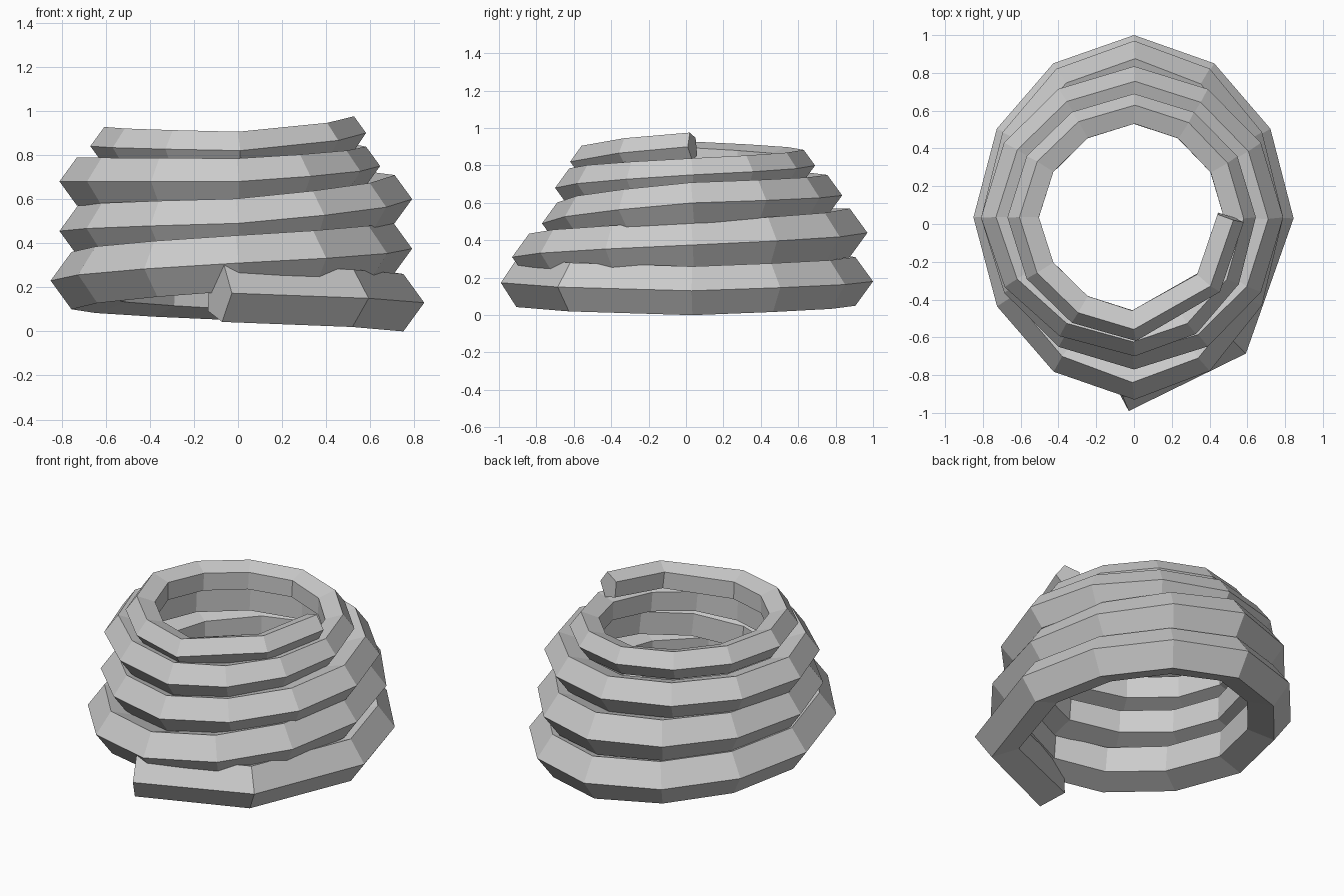
import bpy, bmesh
from math import sin, cos, radians
from mathutils import Vector

if "Cube" in bpy.data.objects:
    bpy.data.objects.remove(bpy.data.objects["Cube"])

CY = 0.035  # centre of the coil in y
SIDES = 5
# One key per quarter turn, starting at the front and going -y, +x, +y, -x:
# (distance of the outer edge from the axis, height, tube radius)
KEYS = [
    (1.045, 0.17, 0.137), (0.845, 0.13, 0.137), (0.965, 0.18, 0.137), (0.85, 0.23, 0.137),
    (0.965, 0.31, 0.132), (0.79, 0.375, 0.132), (0.935, 0.44, 0.137), (0.81, 0.455, 0.123),
    (0.805, 0.49, 0.118), (0.79, 0.60, 0.115), (0.80, 0.64, 0.115), (0.81, 0.68, 0.115),
    (0.735, 0.68, 0.11), (0.645, 0.75, 0.093), (0.655, 0.80, 0.088), (0.67, 0.84, 0.092),
    (0.655, 0.82, 0.09), (0.585, 0.90, 0.08),
]
DIRS = [Vector((0, -1, 0)), Vector((1, 0, 0)), Vector((0, 1, 0)), Vector((-1, 0, 0))]


def coil_point(i, deg):
    """Centre and radius of the tube, deg degrees past key i."""
    (d0, z0, r0), (d1, z1, r1) = KEYS[i], KEYS[i + 1]
    t, f = radians(deg), deg / 90
    p = DIRS[i % 4] * (d0 - r0) * cos(t) + DIRS[(i + 1) % 4] * (d1 - r1) * sin(t)
    if 0 < deg < 90:
        p *= 0.98  # rings between the quarter points sit slightly further in
    return p + Vector((0, CY, z0 + (z1 - z0) * f)), r0 + (r1 - r0) * f


# Tube path: coarse first and last quarters, 30 degree steps between
last = len(KEYS) - 2
path = []
for i in range(last + 1):
    steps = (-7, 45) if i == 0 else (0, 52, 90) if i == last else (0, 30, 60)
    path += [coil_point(i, a) for a in steps]

# Sweep a pentagon with one corner pointing outward
bm = bmesh.new()
rings = []
for k, (p, r) in enumerate(path):
    before = path[max(k - 1, 0)][0]
    after = path[min(k + 1, len(path) - 1)][0]
    tangent = ((p - before).normalized() + (after - p).normalized()).normalized()
    out = Vector((tangent.y, -tangent.x, 0)).normalized()
    up = tangent.cross(out)
    if up.z < 0:
        up = -up
    angles = [radians(360 / SIDES * j) for j in range(SIDES)]
    rings.append([bm.verts.new(p + (out * cos(a) + up * sin(a)) * r) for a in angles])
for a, b in zip(rings, rings[1:]):
    for j in range(SIDES):
        n = (j + 1) % SIDES
        bm.faces.new((a[j], b[j], b[n], a[n]))
bm.faces.new(rings[0])
bm.faces.new(rings[-1])
bmesh.ops.recalc_face_normals(bm, faces=bm.faces)

mesh = bpy.data.meshes.new("coiled_rope")
bm.to_mesh(mesh)
bm.free()
bpy.context.collection.objects.link(bpy.data.objects.new("coiled_rope", mesh))
